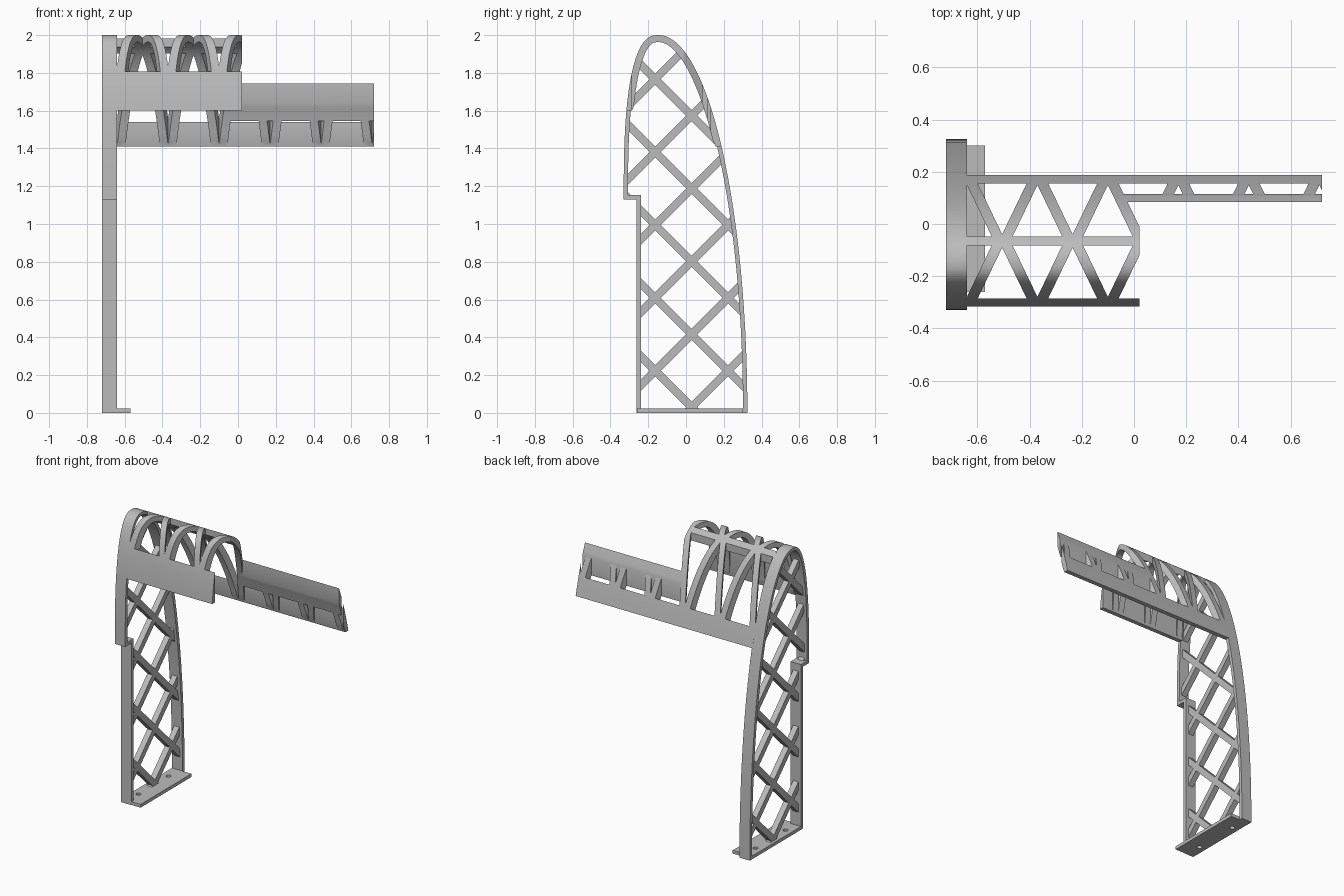
import bpy, bmesh
from math import sin, cos, acos, pi, radians
from mathutils import Vector

if "Cube" in bpy.data.objects:
    bpy.data.objects.remove(bpy.data.objects["Cube"])

# One plain grey material
grey = bpy.data.materials.new("light grey")
grey.use_nodes = True
grey.diffuse_color = (0.5, 0.5, 0.5, 1)
grey.node_tree.nodes["Principled BSDF"].inputs["Base Color"].default_value = (0.5, 0.5, 0.5, 1)


def prism(name, polygons, axis, low, high):
    """Extrude flat polygons along x (points are y, z) or z (points are x, y)."""
    bm = bmesh.new()
    for poly in polygons:
        pts = [(low, a, b) if axis == "x" else (a, b, low) for a, b in poly]
        face = bm.faces.new([bm.verts.new(p) for p in pts])
        out = bmesh.ops.extrude_face_region(bm, geom=[face])
        top = [v for v in out["geom"] if isinstance(v, bmesh.types.BMVert)]
        step = (high - low, 0, 0) if axis == "x" else (0, 0, high - low)
        bmesh.ops.translate(bm, verts=top, vec=step)
    bmesh.ops.recalc_face_normals(bm, faces=bm.faces)
    mesh = bpy.data.meshes.new(name)
    bm.to_mesh(mesh)
    bm.free()
    mesh.materials.append(grey)
    obj = bpy.data.objects.new(name, mesh)
    bpy.context.collection.objects.link(obj)
    return obj


def combine(obj, tool, operation):
    """Apply a boolean and throw the tool away."""
    mod = obj.modifiers.new("cut", "BOOLEAN")
    mod.operation, mod.solver, mod.object = operation, "EXACT", tool
    bpy.context.view_layer.update()
    result = obj.evaluated_get(bpy.context.evaluated_depsgraph_get())
    mesh = bpy.data.meshes.new_from_object(result)
    obj.modifiers.clear()
    obj.data = mesh
    bpy.data.objects.remove(tool)


def inward(a, b):
    d = (b - a).normalized()
    return Vector((d.y, -d.x))


def inset(points, t):
    """Mitred inward offset of a closed clockwise outline."""
    result = []
    for i, p in enumerate(points):
        n1 = inward(points[i - 1], p)
        n2 = inward(p, points[(i + 1) % len(points)])
        result.append(p + (n1 + n2) * t / (1 + n1.dot(n2)))
    return result


POWER = 2.6


def arch(front_end, back_end, steps=28):
    """Arch in y, z: steep front side, long elliptical back side."""
    e = 2 / POWER
    front = [front_end * i / steps for i in range(steps, 0, -1)]
    back = [back_end * i / steps for i in range(steps + 1)]
    pts = [Vector((-0.145 - 0.185 * sin(a) ** e, 1.15 + 0.85 * max(cos(a), 0) ** e)) for a in front]
    return pts + [Vector((-0.145 + 0.47 * sin(a), 2 * cos(a))) for a in back]


# Upright side frame: thin wall around the outline, with screw holes in its floor
outline = arch(pi / 2, pi / 2)
outline[0].y = 1.13
outline[-1].y = 0
outline += [Vector(p) for p in ((-0.262, 0), (-0.262, 1.13))]
frame = prism("side_frame", [outline], "x", -0.72, -0.64)
combine(frame, prism("frame_opening", [inset(outline, 0.023)], "x", -0.8, -0.6), "DIFFERENCE")
holes = [[(-0.67 + 0.017 * cos(i * pi / 8), y + 0.017 * sin(i * pi / 8)) for i in range(16)]
         for y in (-0.14, 0.19)]
combine(frame, prism("screw_holes", holes, "z", -0.1, 0.1), "DIFFERENCE")

# Diagonal lattice, trimmed to the frame
parts = [frame]
for name, side in (("rising_struts", 1), ("falling_struts", -1)):
    along = Vector((side, 1)).normalized()
    across = Vector((-along.y, along.x)) * 0.021
    bars = []
    for k in range(6):
        mid = Vector((0.03, 0.03 + 0.386 * k))
        a, b = mid - along, mid + along
        bars.append([a - across, b - across, b + across, a + across])
    struts = prism(name, bars, "x", -0.7, -0.66)
    combine(struts, prism("trim", [inset(outline, 0.012)], "x", -0.8, -0.6), "INTERSECT")
    parts.append(struts)

# Foot flange
parts.append(prism("foot_flange", [[(-0.645, -0.26), (-0.57, -0.26), (-0.57, 0.3), (-0.645, 0.3)]],
                   "z", 0, 0.023))

# Curved canopy shell with level lower edges
outer = arch(acos((0.45 / 0.85) ** (POWER / 2)), acos(1.41 / 2))
inner = inset(outer, 0.037)
inner[0] = Vector((-0.286, 1.6))
inner[-1] = Vector((0.157, 1.41))
canopy = prism("canopy", [outer + inner[::-1]], "x", -0.645, 0.72)

# Truss openings, cut straight down; t is the distance from the ridge line
RIDGE, PITCH, SLOPE, HALF = -0.065, 0.27, 0.482, 0.022
RIB, WALL, NODE = 0.018, 0.22, 0.26


def toward_ridge(x, side, start):
    """Opening that narrows toward the ridge."""
    def half(t):
        return (t + 0.02) * SLOPE - HALF
    tip = max(start, HALF / SLOPE - 0.02)
    w, v = half(WALL), max(half(tip), 0)
    pts = [(x - w, WALL), (x + w, WALL)] + ([(x + v, tip), (x - v, tip)] if v > 0.001 else [(x, tip)])
    return [(px, RIDGE + side * t) for px, t in pts]


def toward_wall(x, side, start):
    """Opening that narrows toward the outer wall."""
    w = (NODE - start) * SLOPE - HALF
    pts = [(x - w, start), (x + w, start), (x, NODE - HALF / SLOPE)]
    return [(px, RIDGE + side * t) for px, t in pts]


openings = []
for i in range(3):
    for side in (1, -1):
        openings.append(toward_wall(-0.64 + PITCH * i, side, RIB))
        if i < 2:
            openings.append(toward_ridge(-0.505 + PITCH * i, side, RIB))
    # windows of the long rear rail
    openings.append(toward_ridge(0.035 + PITCH * i, 1, 0.18))
    openings.append(toward_wall(0.17 + PITCH * i, 1, 0.18))

# Everything beyond the canopy end except the rear rail
END = 0.022


def strut_edge(t):
    return 0.035 - (t + 0.02) * SLOPE + HALF


turn = (0.035 + HALF - END) / SLOPE - 0.02
openings.append([(END, -1), (END, RIDGE - WALL), (strut_edge(WALL), RIDGE - WALL),
                 (END, RIDGE - turn), (END, RIDGE + turn),
                 (strut_edge(0.15), RIDGE + 0.15), (1, RIDGE + 0.15), (1, -1)])
combine(canopy, prism("truss_openings", openings, "z", 1, 2.5), "DIFFERENCE")
parts.append(canopy)

# Smooth the curved walls, keep edges sharp
bpy.ops.object.select_all(action="DESELECT")
for obj in parts:
    obj.select_set(True)
bpy.context.view_layer.objects.active = canopy
bpy.ops.object.shade_smooth_by_angle(angle=radians(25))
